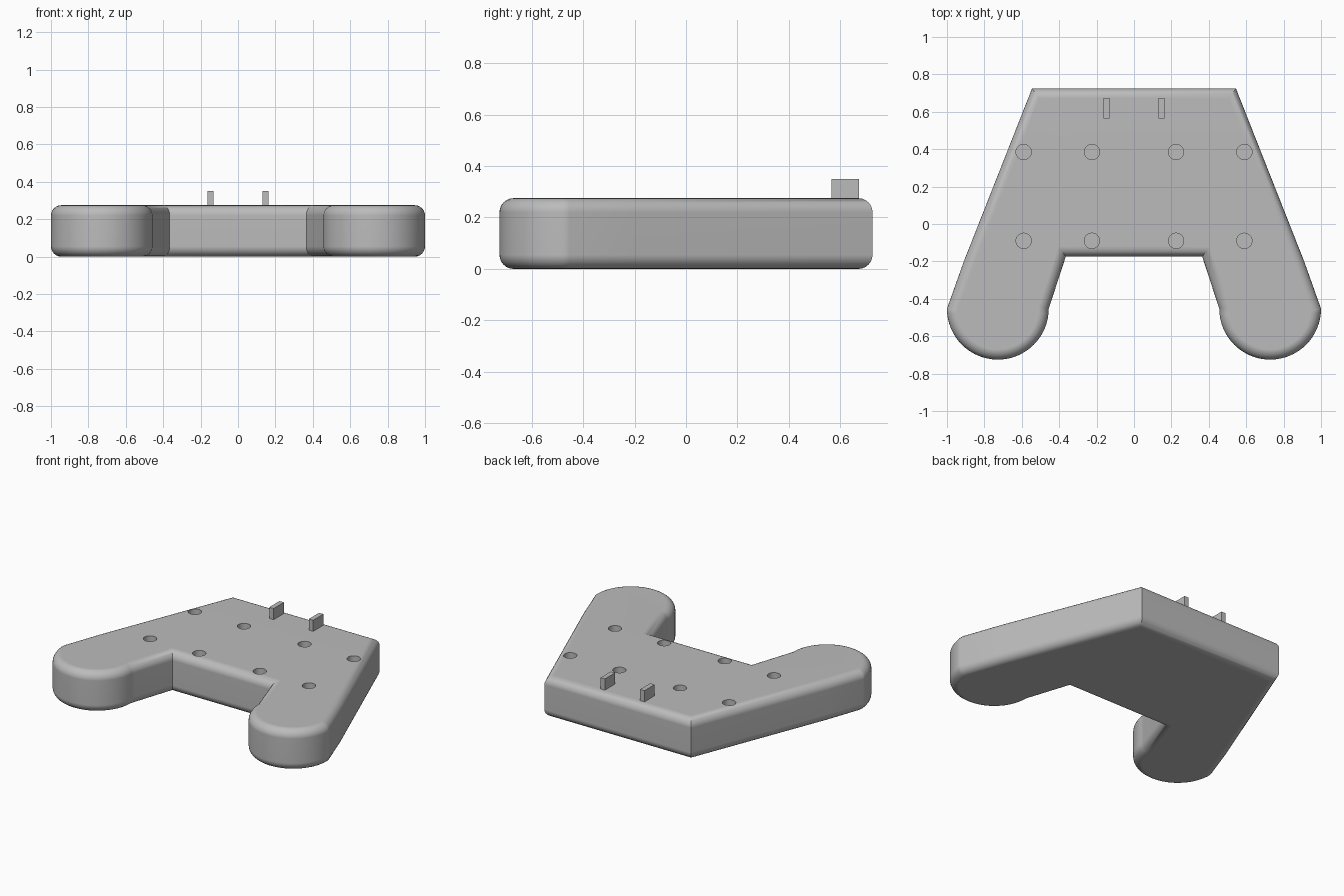
import bpy, bmesh, math

cube = bpy.data.objects.get("Cube")
if cube:
    bpy.data.objects.remove(cube, do_unlink=True)

HEIGHT = 0.275
ROUND = 0.055

grey = bpy.data.materials.new("plain grey")
grey.use_nodes = True
grey.diffuse_color = (0.5, 0.5, 0.5, 1)
grey.node_tree.nodes["Principled BSDF"].inputs["Base Color"].default_value = (0.5, 0.5, 0.5, 1)


def make_object(name, bm):
    bmesh.ops.recalc_face_normals(bm, faces=bm.faces)
    mesh = bpy.data.meshes.new(name)
    bm.to_mesh(mesh)
    bm.free()
    mesh.materials.append(grey)
    obj = bpy.data.objects.new(name, mesh)
    bpy.context.collection.objects.link(obj)
    return obj


# Half outline of the body, from the back corner round the grip to the inner corner
half = [(0.545, 0.725), (0.91, -0.2)]
for i in range(33):
    a = -math.pi * i / 32
    half.append((0.728 + 0.272 * math.cos(a), -0.453 + 0.272 * math.sin(a)))
half.append((0.365, -0.175))
outline = half + [(-x, y) for x, y in reversed(half)]

# Body: extruded outline with rounded top and bottom rims
bm = bmesh.new()
base = bm.faces.new([bm.verts.new((x, y, 0)) for x, y in outline])
top = bmesh.ops.extrude_face_region(bm, geom=[base], use_keep_orig=True)["geom"]
bmesh.ops.translate(bm, vec=(0, 0, HEIGHT),
                    verts=[v for v in top if isinstance(v, bmesh.types.BMVert)])
bmesh.ops.recalc_face_normals(bm, faces=bm.faces)
rims = [e for e in bm.edges if abs(e.verts[0].co.z - e.verts[1].co.z) < 0.001]
bmesh.ops.bevel(bm, geom=rims, offset=ROUND, offset_type='OFFSET', segments=6,
                profile=0.5, affect='EDGES')
body = make_object("controller_body", bm)

# Cutter for the eight round holes in the top
bm = bmesh.new()
for x in (-0.59, -0.225, 0.225, 0.59):
    for y in (-0.09, 0.385):
        ring = bmesh.ops.create_cone(bm, cap_ends=True, segments=32, radius1=0.041,
                                     radius2=0.041, depth=0.2)["verts"]
        bmesh.ops.translate(bm, vec=(x, y, HEIGHT), verts=ring)
cutter = make_object("hole_cutter", bm)
cutter.hide_render = True

bpy.context.view_layer.objects.active = body
body.select_set(True)
cut = body.modifiers.new("holes", 'BOOLEAN')
cut.operation = 'DIFFERENCE'
cut.solver = 'EXACT'
cut.object = cutter
bpy.ops.object.modifier_apply(modifier=cut.name)
bpy.data.objects.remove(cutter, do_unlink=True)

bpy.ops.object.shade_smooth_by_angle(angle=math.radians(30))
weighted = body.modifiers.new("flat_faces", 'WEIGHTED_NORMAL')
weighted.keep_sharp = True

# Two upright tabs near the back edge
for side, x in (("left", 0.147), ("right", -0.147)):
    bm = bmesh.new()
    bmesh.ops.create_cube(bm, size=1)
    bmesh.ops.scale(bm, vec=(0.032, 0.108, 0.1), verts=bm.verts)
    bmesh.ops.translate(bm, vec=(x, 0.619, 0.3), verts=bm.verts)
    make_object(side + "_tab", bm)
